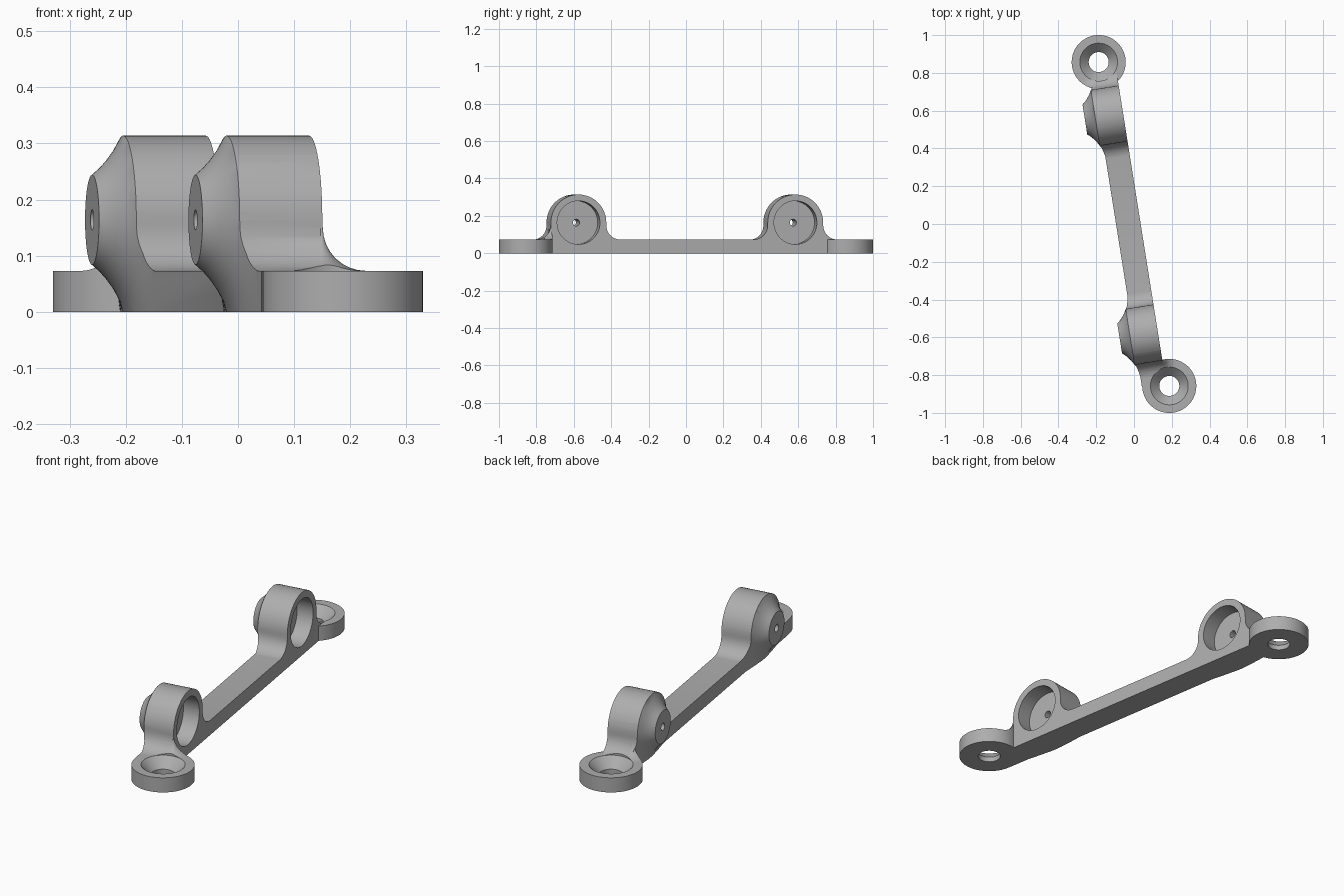
import bpy, bmesh, math
from mathutils import Matrix, Vector

if "Cube" in bpy.data.objects:
    bpy.data.objects.remove(bpy.data.objects["Cube"])

TILT = math.radians(9.03)      # the bar runs slightly askew to the y axis
X0, X1 = -0.094, 0.035         # bar sides (local x)
T = 0.073                      # plate thickness
LUG_Y, LUG_Z, LUG_R = 0.587, 0.164, 0.15
FIL = 0.077                    # fillet radius at the lug feet
EYE_X, EYE_Y, EYE_R = 0.05, 0.876, 0.143

grey = bpy.data.materials.new("plain_grey")
grey.diffuse_color = (0.42, 0.42, 0.42, 1)
grey.use_nodes = True
grey.node_tree.nodes["Principled BSDF"].inputs["Base Color"].default_value = grey.diffuse_color


def finish(name, bm):
    bmesh.ops.recalc_face_normals(bm, faces=bm.faces)
    me = bpy.data.meshes.new(name)
    bm.to_mesh(me)
    bm.free()
    ob = bpy.data.objects.new(name, me)
    bpy.context.collection.objects.link(ob)
    me.materials.append(grey)
    return ob


def box(name, lo, hi):
    bm = bmesh.new()
    lo, hi = Vector(lo), Vector(hi)
    size = hi - lo
    bmesh.ops.create_cube(bm, size=1, matrix=Matrix.Translation((lo + hi) / 2)
                          @ Matrix.Diagonal((*size, 1)))
    return finish(name, bm)


def prism(name, pts, xa, xb):
    """Extrude a (y, z) outline along x."""
    bm = bmesh.new()
    face = bm.faces.new([bm.verts.new((xa, y, z)) for y, z in pts])
    ext = bmesh.ops.extrude_face_region(bm, geom=[face])
    bmesh.ops.translate(bm, vec=(xb - xa, 0, 0),
                        verts=[g for g in ext["geom"] if isinstance(g, bmesh.types.BMVert)])
    return finish(name, bm)


def lathe(name, pts, matrix, n=64):
    """Spin a (radius, height) profile that starts and ends on the axis."""
    bm = bmesh.new()
    vs = [bm.verts.new((r, 0, h)) for r, h in pts]
    es = [bm.edges.new(p) for p in zip(vs, vs[1:])]
    bmesh.ops.spin(bm, geom=vs + es, cent=(0, 0, 0), axis=(0, 0, 1),
                   angle=math.tau, steps=n)
    bmesh.ops.remove_doubles(bm, verts=bm.verts, dist=1e-5)
    bmesh.ops.transform(bm, matrix=matrix, verts=bm.verts)
    return finish(name, bm)


def boolean(ob, other, op):
    mod = ob.modifiers.new("cut", 'BOOLEAN')
    mod.operation, mod.solver, mod.object = op, 'EXACT', other
    bpy.context.view_layer.objects.active = ob
    bpy.ops.object.modifier_apply(modifier=mod.name)
    bpy.data.objects.remove(other, do_unlink=True)


def at(x, y, z=0):
    return Matrix.Translation((x, y, z))


def along_x(y):
    return at(0, y, LUG_Z) @ Matrix.Rotation(math.pi / 2, 4, 'Y')


# side outline: flat bar with two filleted round lugs
def lug_outline(c):
    pts = []
    for i in range(9):
        a = math.pi / 2 * (1 - i / 8)
        pts.append((c - LUG_R - FIL + FIL * math.cos(a), T + FIL - FIL * math.sin(a)))
    for i in range(33):
        a = math.pi * (1 - i / 32)
        pts.append((c + LUG_R * math.cos(a), LUG_Z + LUG_R * math.sin(a)))
    for i in range(9):
        a = math.pi / 2 * i / 8
        pts.append((c + LUG_R + FIL - FIL * math.cos(a), T + FIL - FIL * math.sin(a)))
    return pts


outline = ([(-0.86, 0), (-0.86, T)] + lug_outline(-LUG_Y) + lug_outline(LUG_Y)
           + [(0.86, T), (0.86, 0)])

# slab with a flared boss behind each lug, trimmed to the outline
bracket = box("bracket", (X0, -1.2, -0.2), (X1, 1.2, 0.6))
flare = [(0, -0.17), (0.08, -0.17), (0.093, -0.155), (0.107, -0.142), (0.127, -0.127),
         (0.15, -0.114), (0.175, -0.105), (0.205, -0.099), (0.25, -0.09),
         (0.25, -0.05), (0, -0.05)]
for s in (-1, 1):
    boolean(bracket, lathe("boss", flare, along_x(s * LUG_Y)), 'UNION')
boolean(bracket, prism("outline", outline, -0.3, 0.2), 'INTERSECT')

# screw eyes, each with a fillet running round the lug corner
for s in (-1, 1):
    ex, ey = -s * EYE_X, s * EYE_Y
    eye = box("eye", (ex - 0.3, ey - 0.3, 0), (ex + 0.3, ey + 0.3, T))
    cone = [(0, T + FIL)]
    for i in range(9):
        a = math.pi / 2 * i / 8
        cone.append((0.002 + FIL - FIL * math.cos(a), T + FIL - FIL * math.sin(a)))
    cone += [(0.079, 0.03), (0, 0.03)]
    corner_x = X1 - 0.001 if s < 0 else X0 + 0.001
    boolean(eye, lathe("corner_fillet", cone, at(corner_x, s * (LUG_Y + LUG_R - 0.001))), 'UNION')
    disc = [(0, -0.1), (EYE_R, -0.1), (EYE_R, 0.5), (0, 0.5)]
    boolean(eye, lathe("disc", disc, at(ex, ey)), 'INTERSECT')
    boolean(bracket, eye, 'UNION')

# countersunk screw holes, lug pockets and pin holes
sink = [(0, -0.1), (0.053, -0.1), (0.053, 0.025), (0.1, T), (0.1, 0.2), (0, 0.2)]
pocket = [(0, -0.3), (0.018, -0.3), (0.018, -0.045), (0.116, -0.045), (0.116, 0.2), (0, 0.2)]
for s in (-1, 1):
    boolean(bracket, lathe("sink", sink, at(-s * EYE_X, s * EYE_Y)), 'DIFFERENCE')
    boolean(bracket, lathe("pocket", pocket, along_x(s * LUG_Y)), 'DIFFERENCE')

bracket.data.transform(Matrix.Rotation(TILT, 4, 'Z'))
bpy.ops.object.select_all(action='DESELECT')
bracket.select_set(True)
bpy.context.view_layer.objects.active = bracket
bpy.ops.object.shade_smooth_by_angle(angle=math.radians(30))
